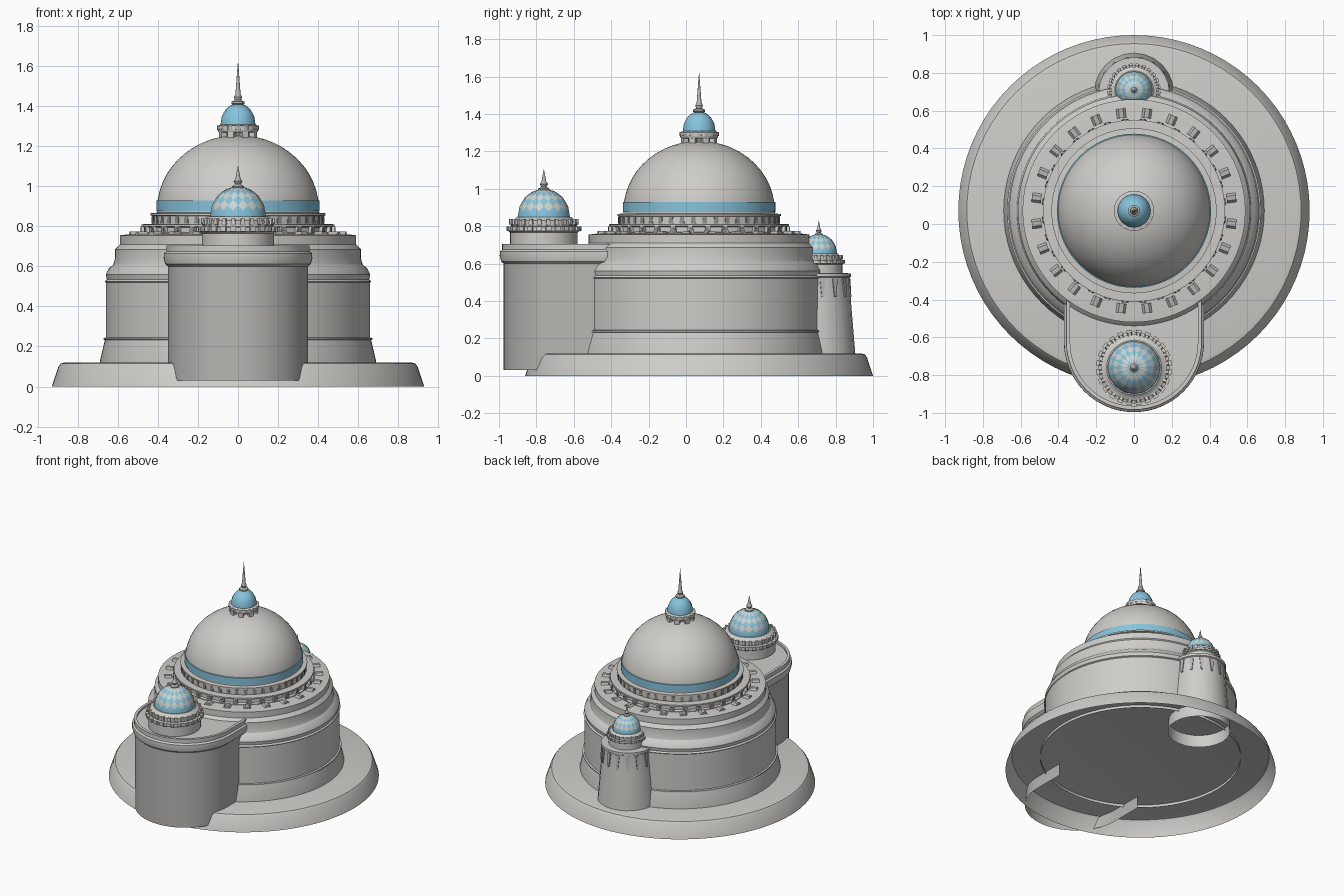
import bpy, bmesh, math
from mathutils import Vector, Matrix

cube = bpy.data.objects.get("Cube")
if cube:
    bpy.data.objects.remove(cube, do_unlink=True)


def material(name, r, g, b):
    m = bpy.data.materials.new(name)
    m.use_nodes = True
    m.diffuse_color = (r, g, b, 1)
    for n in m.node_tree.nodes:
        if n.type == 'BSDF_PRINCIPLED':
            n.inputs["Base Color"].default_value = (r, g, b, 1)
            n.inputs["Roughness"].default_value = 0.8
    return m


STONE = material("pale stone", 0.62, 0.61, 0.58)
SHADED = material("grey stone", 0.48, 0.47, 0.45)
DARK = material("dark window grey", 0.27, 0.27, 0.26)
BLUE = material("sky blue tile", 0.24, 0.55, 0.72)
CREAM = material("cream tile", 0.64, 0.66, 0.62)

MAIN_Y, PORCH_Y, TOWER_Y = 0.07, -0.76, 0.70


def finish(bm, name, mats, y=0.0, z=0.0, smooth=True):
    me = bpy.data.meshes.new(name)
    bm.to_mesh(me)
    bm.free()
    ob = bpy.data.objects.new(name, me)
    bpy.context.collection.objects.link(ob)
    ob.location = (0, y, z)
    for m in mats:
        me.materials.append(m)
    if smooth:
        bpy.ops.object.select_all(action='DESELECT')
        ob.select_set(True)
        bpy.context.view_layer.objects.active = ob
        bpy.ops.object.shade_smooth_by_angle(angle=math.radians(32))
    return ob


def lathe(name, profile, mat, y=0.0, z=0.0, sides=64, scale=1.0):
    """Turn a bottom-to-top (radius, height) profile about the vertical axis."""
    bm = bmesh.new()
    rings = []
    for r, h in profile:
        if r == 0:
            rings.append([bm.verts.new((0, 0, h * scale))] * sides)
        else:
            rings.append([bm.verts.new((r * scale * math.cos(math.tau * j / sides),
                                        r * scale * math.sin(math.tau * j / sides),
                                        h * scale)) for j in range(sides)])
    for a, b in zip(rings, rings[1:]):
        for j in range(sides):
            k = (j + 1) % sides
            bm.faces.new(dict.fromkeys((a[j], a[k], b[k], b[j])))
    return finish(bm, name, [mat], y, z)


def block_ring(name, count, radius, size, height, mat, y=0.0, z=0.0, top=1.0, lean=0.0):
    """Ring of small blocks; size is depth, width, height; top narrows the upper edge."""
    bm = bmesh.new()
    for i in range(count):
        made = bmesh.ops.create_cube(bm, size=1)["verts"]
        turn = Matrix.Rotation(math.tau * (i + 0.5) / count, 4, 'Z')
        for v in made:
            width = size[1] * (top if v.co.z > 0 else 1)
            v.co = turn @ Vector((radius + v.co.x * size[0] - lean * v.co.z,
                                  v.co.y * width, height + v.co.z * size[2]))
    return finish(bm, name, [mat], y, z, smooth=False)


def tiled_dome(name, radius, height, y, z, pattern, count=16):
    """Dome of diamond tiles, one colour per row (B blue, C cream)."""
    bm = bmesh.new()
    rows, verts = len(pattern), {}

    def vert(k, h):
        key = (k, 0 if k == rows else h % (2 * count))
        if key not in verts:
            t = math.pi / 2 * k / rows
            r = 0 if k == rows else radius * math.cos(t) ** 0.95
            a = math.pi * key[1] / count
            verts[key] = bm.verts.new((r * math.cos(a), r * math.sin(a), height * math.sin(t)))
        return verts[key]

    for k, colour in enumerate(pattern):
        for j in range(count):
            h = 2 * j + (k + 1) % 2
            if k == 0:
                corners = vert(0, h - 1), vert(0, h + 1), vert(1, h)
                h = 2 * j
            else:
                corners = vert(k - 1, h), vert(k, h + 1), vert(k + 1, h), vert(k, h - 1)
            bm.faces.new(corners).material_index = 0 if colour == "B" else 1
    # vertices of ring 0 are even, ring 1 odd, and so on
    return finish(bm, name, [BLUE, CREAM], y, z)


def turret(name, y, z, s):
    """Small domed turret with toothed cornices and a finial."""
    lathe(name + "_drum", [(.18, 0), (.18, .07), (.19, .078), (.19, .1), (.175, .105),
                           (.175, .135), (.16, .14), (.145, .155), (0, .155)],
          STONE, y, z, 40, s)
    block_ring(name + "_lower_teeth", 24, .19 * s, (.02 * s, .03 * s, .024 * s), .092 * s,
               STONE, y, z)
    block_ring(name + "_upper_teeth", 24, .177 * s, (.018 * s, .026 * s, .03 * s), .128 * s,
               STONE, y, z, top=.6)
    block_ring(name + "_niches", 24, .176 * s, (.008 * s, .016 * s, .018 * s), .118 * s,
               DARK, y, z)
    tiled_dome(name + "_dome", .14 * s, .15 * s, y, z + .153 * s, "BBCBCBCB")
    lathe(name + "_finial", [(.03, .297), (.03, .305), (.014, .315), (.022, .33), (.012, .345),
                             (.01, .36), (0, .41)], SHADED, y, z, 12, s)


# Round plinth, open underneath
lathe("plinth", [(.93, 0), (.897, .1), (.885, .115), (.865, .12), (0, .12)], STONE, MAIN_Y, sides=80)

# Main round hall
lathe("hall", [(.69, .1), (.69, .125), (.665, .232), (.672, .234), (.672, .242), (.66, .245),
               (.66, .52), (.665, .525), (.655, .535), (.66, .56), (.645, .59), (.622, .61),
               (.614, .64), (.614, .685), (.6, .7), (.59, .71), (.59, .755), (.55, .76), (0, .76)],
      STONE, MAIN_Y, sides=80)

# Stepped drum with two rows of openings
lathe("drum", [(.485, .755), (.485, .765), (.468, .77), (.468, .795), (.482, .8), (.482, .81),
               (.43, .812), (.43, .852), (.437, .855), (.437, .865), (.405, .868), (.405, .878)],
      STONE, MAIN_Y, sides=72)
block_ring("lower_buttresses", 32, .47, (.03, .04, .045), .777, STONE, MAIN_Y, top=.6)
block_ring("lower_openings", 32, .486, (.004, .026, .034), .779, DARK, MAIN_Y, top=.5)
block_ring("upper_windows", 44, .429, (.008, .026, .036), .832, DARK, MAIN_Y, top=.8)
block_ring("foot_wedges", 24, .52, (.05, .06, .02), .764, SHADED, MAIN_Y, top=.4)

# Great dome with its blue band
lathe("blue_band", [(.408, .876), (.408, .928), (.398, .93)], BLUE, MAIN_Y)
arc = [math.radians(a) for a in range(7, 91, 7)]
lathe("great_dome", [(.405, .87), (.404, .92)] +
      [(.404 * math.cos(a), .885 + .37 * math.sin(a)) for a in arc[1:]] + [(0, 1.256)],
      STONE, MAIN_Y, sides=64)

# Lantern on the great dome
lathe("lantern_core", [(.06, 1.22), (.06, 1.3)], DARK, MAIN_Y, sides=24)
block_ring("lantern_columns", 8, .082, (.03, .034, .07), 1.25, STONE, MAIN_Y)
lathe("lantern_cornice", [(.06, 1.268), (.098, 1.27), (.106, 1.292), (.106, 1.3), (.088, 1.308),
                          (0, 1.308)], STONE, MAIN_Y, sides=32)
block_ring("lantern_teeth", 16, .1, (.012, .018, .022), 1.293, STONE, MAIN_Y)
tiled_dome("lantern_dome", .088, .108, MAIN_Y, 1.305, "BBBBBBBB")
lathe("lantern_spire", [(.02, 1.405), (.032, 1.412), (.032, 1.422), (.016, 1.43), (.02, 1.445),
                        (.013, 1.46), (.007, 1.54), (0, 1.63)], SHADED, MAIN_Y, sides=12)

# Front bay: straight sides joined by a half round, with a rolled cornice and parapet
bm = bmesh.new()
rings = []
for r, h in [(.35, .03), (.35, .6), (.364, .612), (.371, .64), (.37, .665), (.358, .675),
             (.358, .705), (.338, .705), (.338, .69)]:
    outline = [(-r, -.38)]
    outline += [(-r * math.cos(math.pi * i / 32), -.625 - r * math.sin(math.pi * i / 32))
                for i in range(33)]
    outline += [(r, -.38)]
    rings.append([bm.verts.new((x, y, h)) for x, y in outline])
for level, (a, b) in enumerate(zip(rings, rings[1:])):
    for j in range(len(a) - 1):
        f = bm.faces.new((a[j], a[j + 1], b[j + 1], b[j]))
        f.material_index = 1 if level == 0 else 0
bm.faces.new(rings[-1])
finish(bm, "front_bay", [STONE, SHADED])
turret("front_turret", PORCH_Y, .695, 1.0)

# Rear tower with a fringe below its cornice
lathe("rear_tower", [(.215, .03), (.21, .12), (.19, .36), (.18, .5), (.18, .525), (.188, .53),
                     (.188, .548), (0, .55)], STONE, TOWER_Y - .005, sides=24)
block_ring("tower_fringe", 16, .184, (.008, .012, .1), .47, SHADED, TOWER_Y - .005, top=2.5,
           lean=.008)
turret("rear_turret", TOWER_Y + .01, .545, .7)
